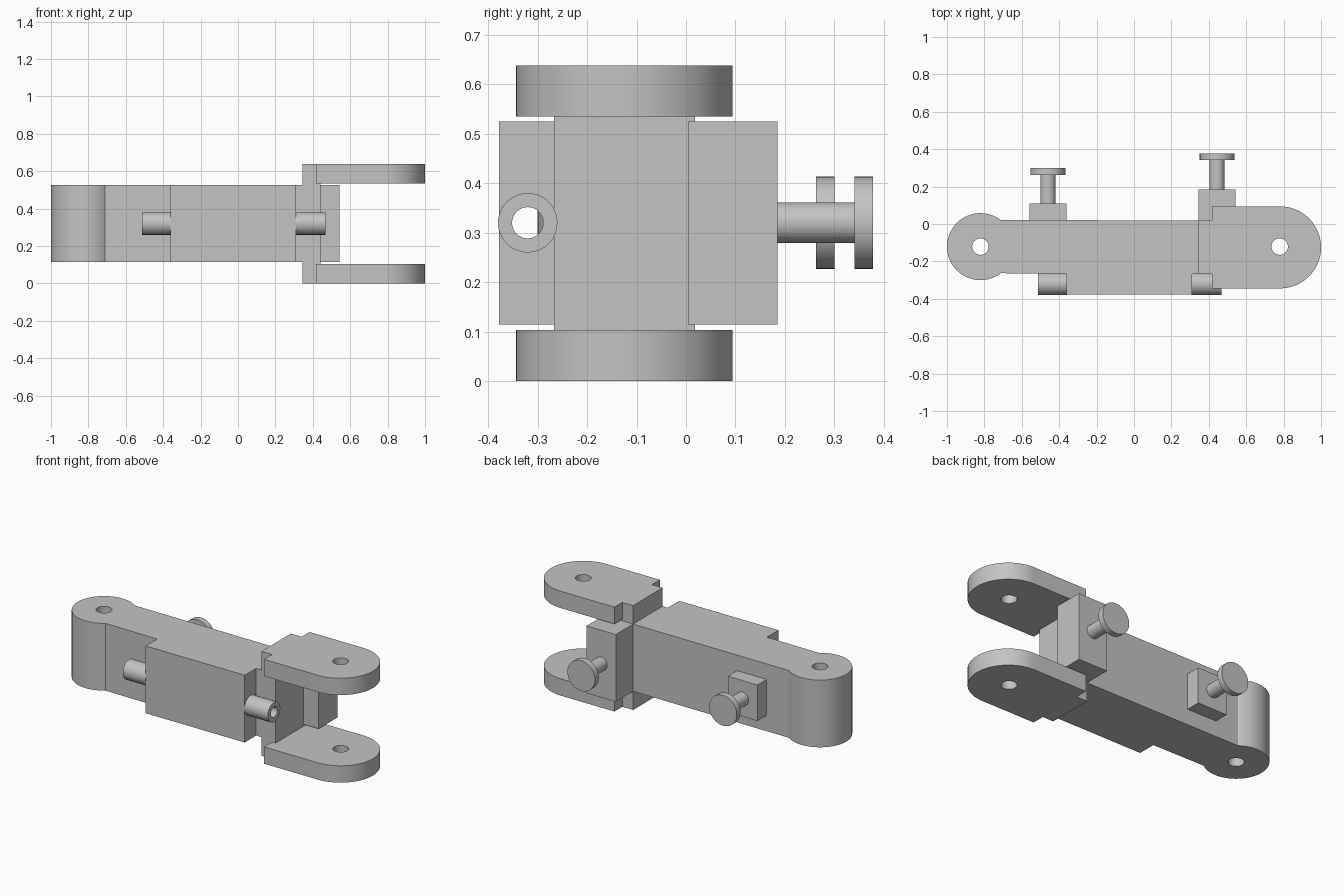
import bpy
import bmesh
from math import asin, cos, pi, radians, sin
from mathutils import Vector

cube = bpy.data.objects.get("Cube")
if cube:
    bpy.data.objects.remove(cube, do_unlink=True)

# Shared dimensions
MID_Y = -0.125                 # centre line of the arm
BACK, FRONT = 0.018, -0.267    # arm side faces
ARM_LOW, ARM_HIGH = 0.114, 0.525
MID_Z = 0.32
BARREL_X, BARREL_R = -0.821, 0.179
LUG_X, LUG_R = 0.781, 0.219
PIN_R = 0.044
TUBE_Y, TUBE_R, BORE_R = -0.32, 0.06, 0.0315

grey = bpy.data.materials.new("plain grey")
grey.use_nodes = True
grey.diffuse_color = (0.55, 0.55, 0.55, 1)
grey.node_tree.nodes["Principled BSDF"].inputs["Base Color"].default_value = grey.diffuse_color


def finish(name, bm):
    bmesh.ops.recalc_face_normals(bm, faces=bm.faces)
    mesh = bpy.data.meshes.new(name)
    bm.to_mesh(mesh)
    bm.free()
    mesh.materials.append(grey)
    ob = bpy.data.objects.new(name, mesh)
    bpy.context.collection.objects.link(ob)
    return ob


def activate(ob):
    bpy.ops.object.select_all(action="DESELECT")
    ob.select_set(True)
    bpy.context.view_layer.objects.active = ob


def smooth(ob):
    activate(ob)
    bpy.ops.object.shade_smooth_by_angle(angle=radians(30))


def arc(x, y, r, start, end, steps=48):
    angles = [start + (end - start) * i / steps for i in range(steps + 1)]
    return [(x + r * cos(a), y + r * sin(a)) for a in angles]


def prism(name, outline, low, high):
    bm = bmesh.new()
    face = bm.faces.new([bm.verts.new((x, y, low)) for x, y in outline])
    made = bmesh.ops.extrude_face_region(bm, geom=[face])["geom"]
    verts = [v for v in made if isinstance(v, bmesh.types.BMVert)]
    bmesh.ops.translate(bm, verts=verts, vec=(0, 0, high - low))
    return finish(name, bm)


def box(name, x0, x1, y0, y1, z0, z1):
    return prism(name, [(x0, y0), (x1, y0), (x1, y1), (x0, y1)], z0, z1)


def lathe(name, profile, origin, axis, closed=False):
    """Revolve (radius, distance) points about an axis through origin."""
    axis, origin = Vector(axis), Vector(origin)
    side = axis.orthogonal().normalized()
    bm = bmesh.new()
    verts = [bm.verts.new(origin + side * r + axis * d) for r, d in profile]
    pairs = list(zip(verts, verts[1:]))
    if closed:
        pairs.append((verts[-1], verts[0]))
    edges = [bm.edges.new(p) for p in pairs]
    bmesh.ops.spin(bm, geom=verts + edges, cent=origin, axis=axis,
                   angle=2 * pi, steps=48, use_merge=True)
    bmesh.ops.remove_doubles(bm, verts=bm.verts, dist=1e-5)
    return finish(name, bm)


def drill(ob, r, start, axis, length):
    cutter = lathe("hole_cutter", [(0, 0), (r, 0), (r, length), (0, length)], start, axis)
    cutter.hide_render = True
    mod = ob.modifiers.new("hole", "BOOLEAN")
    mod.operation, mod.solver, mod.object = "DIFFERENCE", "EXACT", cutter
    activate(ob)
    bpy.ops.object.modifier_apply(modifier=mod.name)
    bpy.data.objects.remove(cutter, do_unlink=True)


# Arm: round barrel, straight beam and thicker front block in one outline
top_a = asin((BACK - MID_Y) / BARREL_R)
low_a = 2 * pi + asin((FRONT - MID_Y) / BARREL_R)
outline = arc(BARREL_X, MID_Y + 0.004, BARREL_R, top_a, low_a, 64)
outline += [(-0.36, FRONT), (-0.36, -0.378), (0.31, -0.378), (0.31, FRONT),
            (0.345, FRONT), (0.345, BACK)]
arm = prism("arm", outline, ARM_LOW, ARM_HIGH)
drill(arm, PIN_R, (BARREL_X, MID_Y + 0.004, 0), (0, 0, 1), 1)
drill(arm, BORE_R, (-0.45, TUBE_Y, MID_Z), (1, 0, 0), 0.9)
smooth(arm)

# Fork: narrow web between two rounded lugs
box("fork_web", 0.345, 0.441, FRONT, BACK, 0.103, 0.535)
lug_outline = [(0.345, BACK), (0.345, FRONT), (0.418, FRONT), (0.418, MID_Y - LUG_R)]
lug_outline += arc(LUG_X, MID_Y, LUG_R, -pi / 2, pi / 2)
lug_outline += [(0.418, MID_Y + LUG_R), (0.418, BACK)]
for name, low, high in (("lower_lug", 0, 0.103), ("upper_lug", 0.535, 0.638)):
    lug = prism(name, lug_outline, low, high)
    drill(lug, PIN_R, (LUG_X - 0.002, MID_Y + 0.004, low - 0.1), (0, 0, 1), 0.4)
    smooth(lug)

# Tubes at each end of the front block
for name, x0, x1 in (("right_tube", -0.513, -0.358), ("left_tube", 0.308, 0.468)):
    ring = [(BORE_R, 0), (TUBE_R, 0), (TUBE_R, x1 - x0), (BORE_R, x1 - x0)]
    smooth(lathe(name, ring, (x0, TUBE_Y, MID_Z), (1, 0, 0), closed=True))

# Back pads, each carrying a flat headed knob
box("right_pad", -0.56, -0.36, 0.01, 0.11, 0.21, 0.43)
box("left_pad", 0.345, 0.543, 0.004, 0.185, ARM_LOW, ARM_HIGH)
for name, x, pad_y, tip in (("right_knob", -0.46, 0.1, 0.3), ("left_knob", 0.444, 0.175, 0.378)):
    length, neck = tip - pad_y, tip - pad_y - 0.037
    shape = [(0, 0), (0.041, 0), (0.041, neck), (0.093, neck), (0.093, length), (0, length)]
    smooth(lathe(name, shape, (x, pad_y, MID_Z), (0, 1, 0)))
